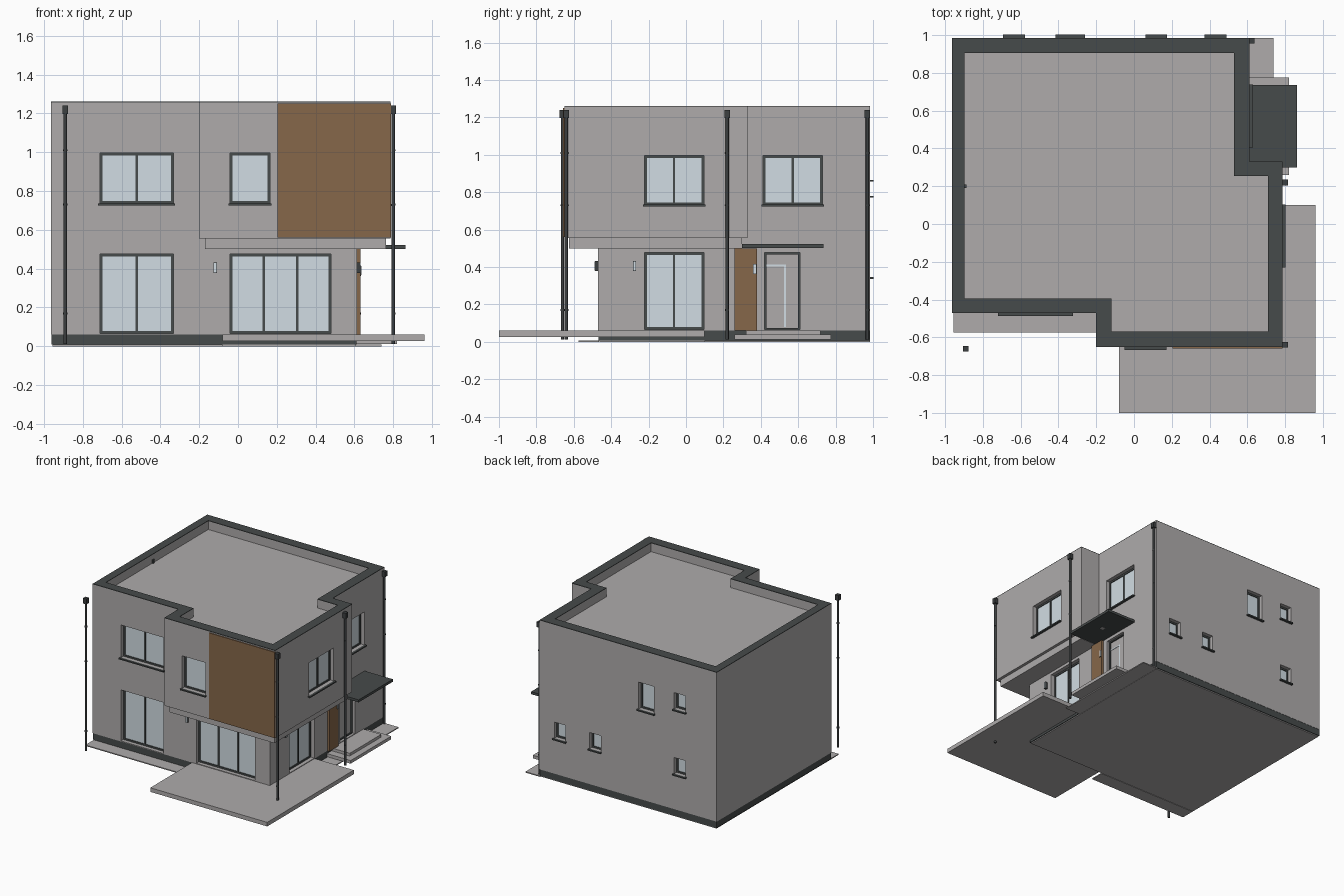
import bpy, bmesh
from mathutils import Matrix

if "Cube" in bpy.data.objects:
    bpy.data.objects.remove(bpy.data.objects["Cube"])


def mat(name, r, g, b):
    m = bpy.data.materials.new(name)
    m.diffuse_color = (r, g, b, 1)
    m.use_nodes = True
    m.node_tree.nodes["Principled BSDF"].inputs["Base Color"].default_value = m.diffuse_color
    return m


WALL = mat("wall_grey", 0.425, 0.41, 0.41)
DARK = mat("dark_trim", 0.062, 0.07, 0.07)
PIPE = mat("pipe_charcoal", 0.045, 0.05, 0.052)
WOOD = mat("wood_brown", 0.24, 0.136, 0.067)
GLASS = mat("pale_glass", 0.64, 0.72, 0.77)


def finish(name, bm, material):
    bmesh.ops.recalc_face_normals(bm, faces=bm.faces)
    me = bpy.data.meshes.new(name)
    bm.to_mesh(me)
    bm.free()
    if material:
        me.materials.append(material)
    ob = bpy.data.objects.new(name, me)
    bpy.context.collection.objects.link(ob)
    return ob


def add_box(bm, a, b):
    size = [abs(b[i] - a[i]) for i in range(3)]
    mid = [(b[i] + a[i]) / 2 for i in range(3)]
    bmesh.ops.create_cube(bm, size=1, matrix=Matrix.Translation(mid) @ Matrix.Diagonal((*size, 1)))


def boxes(name, pairs, material):
    bm = bmesh.new()
    for a, b in pairs:
        add_box(bm, a, b)
    return finish(name, bm, material)


def prism(name, outline, z0, z1, material):
    bm = bmesh.new()
    face = bm.faces.new([bm.verts.new((x, y, z0)) for x, y in outline])
    out = bmesh.ops.extrude_face_region(bm, geom=[face])
    for v in out["geom"]:
        if isinstance(v, bmesh.types.BMVert):
            v.co.z = z1
    # keep the starting face so the solid is closed
    if len(bm.faces) < len(outline) + 2:
        bmesh.ops.holes_fill(bm, edges=bm.edges)
    return finish(name, bm, material)


def cut(target, cutter):
    """Subtract the cutter from the target, then remove the cutter."""
    mod = target.modifiers.new("cut", 'BOOLEAN')
    mod.operation, mod.solver, mod.object = 'DIFFERENCE', 'EXACT', cutter
    dg = bpy.context.evaluated_depsgraph_get()
    me = bpy.data.meshes.new_from_object(target.evaluated_get(dg))
    target.modifiers.clear()
    target.data = me
    bpy.data.objects.remove(cutter)


def to_world(side, plane):
    """Map (along wall, outward depth, height) to world for a wall side."""
    return {'front': lambda u, d, z: (u, plane - d, z),
            'right': lambda u, d, z: (plane + d, u, z),
            'back': lambda u, d, z: (u, plane + d, z)}[side]


DEPTH = 0.045


def window(name, side, plane, u0, u1, z0, z1, panes=1, sill=True):
    """Frame, mullions, glass and sill set in a pocket; returns the pocket box."""
    w, t = to_world(side, plane), 0.013
    bars = [(u0, u0 + t, z0, z1), (u1 - t, u1, z0, z1),
            (u0 + t, u1 - t, z0, z0 + t), (u0 + t, u1 - t, z1 - t, z1)]
    for i in range(1, panes):
        m = u0 + (u1 - u0) * i / panes
        bars.append((m - 0.006, m + 0.006, z0 + t, z1 - t))
    boxes(name + "_frame", [(w(a, -DEPTH, c), w(b, -0.03, d)) for a, b, c, d in bars], DARK)
    boxes(name + "_glass", [(w(u0 + .005, -DEPTH, z0 + .005), w(u1 - .005, -0.036, z1 - .005))], GLASS)
    if sill:
        boxes(name + "_sill", [(w(u0 - .008, 0, z0 - .009), w(u1 + .008, 0.018, z0 + .001))], DARK)
    return w(u0, -DEPTH, z0), w(u1, 0.05, z1)


def wall_light(name, side, plane, u, z):
    w = to_world(side, plane)
    boxes(name + "_body", [(w(u - .009, 0, z - .027), w(u + .009, .016, z + .027))], PIPE)
    boxes(name + "_lens", [(w(u - .007, .016, z - .024), w(u + .007, .019, z + .024))], GLASS)


# Storeys: wider upper block over a plain lower block
outer = [(-.963, -.47), (-.2, -.47), (-.2, -.65), (.785, -.65),
         (.785, .33), (.612, .33), (.612, .985), (-.963, .985)]
inner = [(-.898, -.395), (-.12, -.395), (-.12, -.57), (.71, -.57),
         (.71, .253), (.53, .253), (.53, .905), (-.898, .905)]
upper = prism("upper_storey", outer, .555, 1.257, WALL)
lower = boxes("lower_storey", [((-.963, -.47, .06), (.612, .985, .555))], WALL)
boxes("plinth", [((-.961, -.468, .008), (.61, .983, .06))], DARK)
boxes("base_slab", [((-.955, -.462, 0), (.604, .977, .008))], WALL)

# Parapet capping and sunken roof
cap = prism("parapet_cap", outer, 1.257, 1.262, DARK)
cut(cap, prism("cap_cutter", inner, 1.2, 1.3, None))
cut(upper, prism("roof_cutter", inner, 1.19, 1.3, None))
boxes("roof_outlet", [((-.9, .19, 1.19), (-.888, .21, 1.22))], DARK)

# Overhang soffit, as an L around the lower block
prism("overhang_soffit", [(-.17, -.47), (-.17, -.625), (.762, -.625), (.762, .30), (.612, .30), (.612, -.47)],
      .5, .555, WALL)

# Upper windows
cut(upper, boxes("upper_pockets", [
    window("front_upper_left", 'front', -.47, -.712, -.332, .735, .997, 2),
    window("front_upper_mid", 'front', -.65, -.042, .165, .735, .997),
    window("right_upper_front", 'right', .785, -.222, .095, .732, .997, 2),
    window("right_upper_back", 'right', .612, .412, .73, .732, .997, 2),
    window("back_upper_tall", 'back', .985, -.407, -.268, .78, .997),
    window("back_upper_small", 'back', .985, -.685, -.585, .865, .997),
], None))

# Lower windows and door
DOOR = ((.57, .42, .065), (.66, .61, .478))
cut(lower, boxes("lower_pockets", [
    window("front_lower_left", 'front', -.47, -.712, -.332, .065, .475, 2, False),
    window("front_lower_triple", 'front', -.47, -.042, .48, .065, .475, 3, False),
    window("right_lower", 'right', .612, -.222, .095, .065, .478, 2, False),
    window("back_lower_a", 'back', .985, .38, .482, .345, .475),
    window("back_lower_b", 'back', .985, .068, .167, .345, .475),
    window("back_lower_c", 'back', .985, -.685, -.585, .345, .475),
    DOOR,
], None))

# Front door: frame, leaf, pale inlay line
boxes("door_frame", [((.57, .42, .065), (.592, .43, .478)), ((.57, .6, .065), (.592, .61, .478)),
                     ((.57, .43, .468), (.592, .6, .478)), ((.57, .43, .065), (.592, .6, .073))], DARK)
boxes("door_leaf", [((.57, .43, .073), (.582, .6, .468))], WALL)
boxes("door_inlay", [((.582, .43, .404), (.585, .534, .413)), ((.582, .525, .08), (.585, .534, .404))], GLASS)

# Wood cladding
boxes("front_wood_panel", [((.203, -.658, .56), (.787, -.65, 1.25))], WOOD)
boxes("entrance_wood_panel", [((.612, .26, .06), (.63, .38, .5))], WOOD)

# Entrance canopy with downlight
boxes("canopy", [((.612, .3, .502), (.863, .735, .522))], DARK)
boxes("canopy_downlight", [((.72, .5, .5005), (.75, .53, .502))], WALL)

# Wall lights
wall_light("front_light", 'front', -.47, -.118, .405)
wall_light("side_light", 'right', .612, -.275, .405)
wall_light("entrance_light", 'right', .617, .367, .39)

# Terrace, paving strips and entrance steps
prism("terrace", [(-.08, -.468), (-.08, -1), (.96, -1), (.96, .1), (.61, .1), (.61, -.468)], .027, .06, WALL)
boxes("paving_strips", [((-.955, -.575, 0), (-.08, -.466, .008)), ((.606, .1, 0), (.738, .985, .008))], WALL)
boxes("entrance_lower_step", [((.606, .26, .013), (.82, .775, .038))], WALL)
boxes("entrance_upper_step", [((.606, .32, .038), (.77, .72, .06))], WALL)


# Downpipes with hopper heads and brackets
def downpipe(name, x, y):
    bm = bmesh.new()
    for r, z0, z1 in [(.009, .012, 1.2), (.0105, .165, .175), (.0105, .725, .735), (.0105, 1.005, 1.015)]:
        bmesh.ops.create_cone(bm, cap_ends=True, segments=12, radius1=r, radius2=r, depth=z1 - z0,
                              matrix=Matrix.Translation((x, y, (z0 + z1) / 2)))
    for f in bm.faces:
        f.smooth = len(f.verts) == 4
    finish(name + "_pipe", bm, PIPE)
    boxes(name + "_hopper", [((x - .015, y - .015, 1.197), (x + .015, y + .015, 1.24))], PIPE)


downpipe("front_left", -.89, -.66)
downpipe("front_right", .8, -.64)
downpipe("mid_right", .8, .22)
downpipe("back_right", .623, .97)
